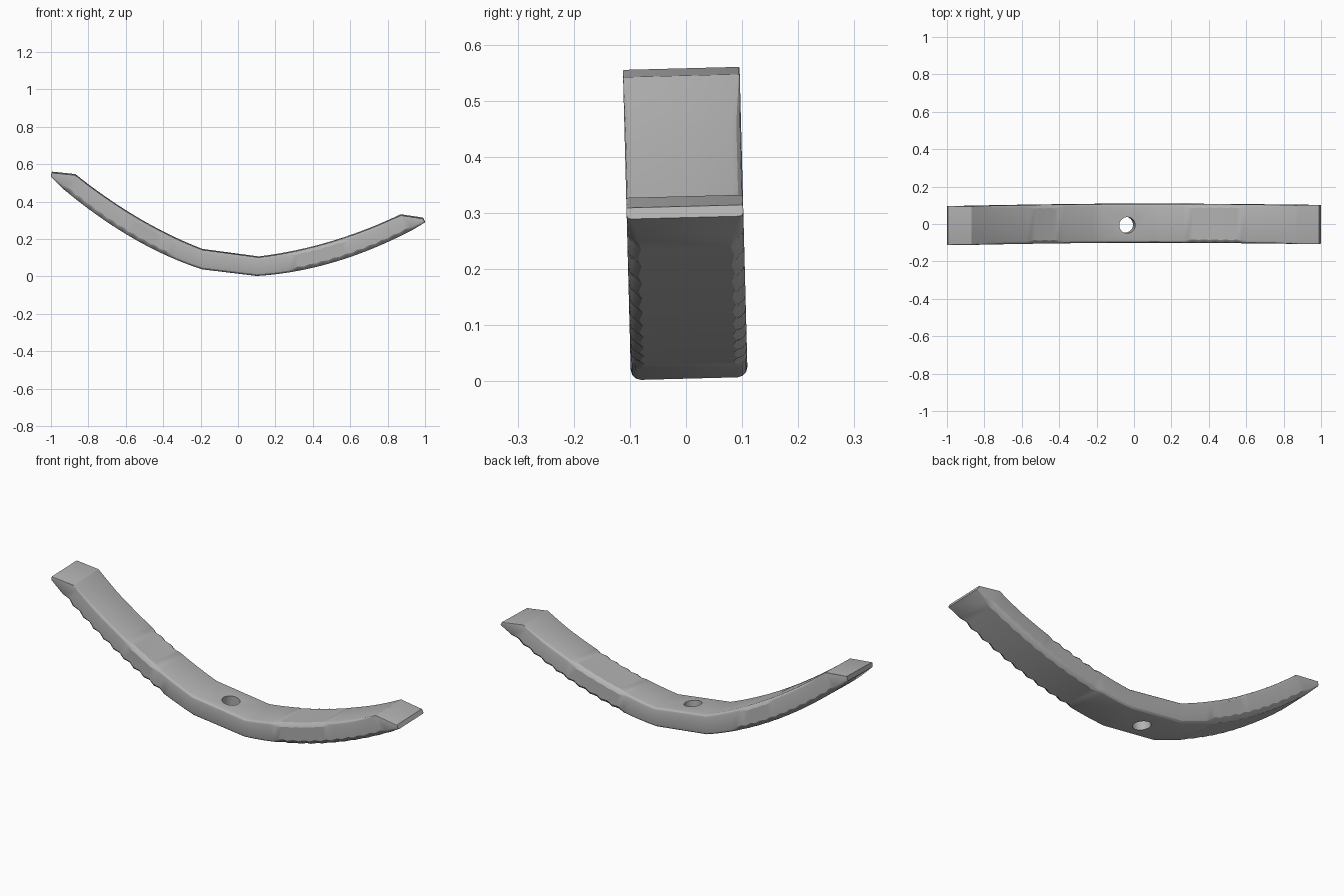
import bpy, bmesh, math
from mathutils import Vector, Matrix

cube = bpy.data.objects.get("Cube")
if cube:
    bpy.data.objects.remove(cube, do_unlink=True)

grey = bpy.data.materials.new("plain_grey")
grey.use_nodes = True
colour = (0.45, 0.45, 0.45, 1)
grey.diffuse_color = colour
grey.node_tree.nodes["Principled BSDF"].inputs["Base Color"].default_value = colour

HALF_WIDTH = 0.104
STEPS = 26
TILT = Matrix.Translation((0, 0.006, 0)) @ Matrix.Rotation(0.026, 4, 'X')


def bezier(points, t):
    a, b, c = (Vector((x, 0, z)) for x, z in points)
    return a * (1 - t) ** 2 + b * 2 * t * (1 - t) + c * t * t


def corner(edge, inward, side, radius, notched):
    """Rounded corner from the side wall round to the flat; notched ones are cut flat."""
    pts = []
    for i in range(4):
        a = math.pi / 2 * i / 3
        across, depth = 1 - math.cos(a), 1 - math.sin(a)
        if notched:
            across, depth = i / 3, 1 - i / 3
        pts.append(edge + inward * radius * depth
                   + Vector((0, side * (HALF_WIDTH - radius * across), 0)))
    return pts


def section(upper, lower, top_r, low_r, top_notch=False, low_notch=False):
    down = (lower - upper).normalized()
    ring = corner(upper, down, -1, top_r, top_notch)
    ring += corner(upper, down, 1, top_r, top_notch)[::-1]
    ring += corner(lower, -down, 1, low_r, low_notch)
    ring += corner(lower, -down, -1, low_r, low_notch)[::-1]
    return ring


def arm(upper, lower, tip_upper, tip_lower, top_teeth):
    """Sections from the middle of the bar out to one tip."""
    rings = []
    for i in range(STEPS + 1):
        t = i / STEPS
        odd = i % 2 == 1
        low = odd and 0.2 < t < 0.97
        top = odd and top_teeth[0] < t < top_teeth[1]
        top_r = 0.02 if top else 0.014 * min(1, (1 - t) * 6) + 0.003
        rings.append(section(bezier(upper, t), bezier(lower, t), top_r,
                             0.024 if low else 0.018, top, low))
    rings.append(section(Vector((tip_upper[0], 0, tip_upper[1])),
                         Vector((tip_lower[0], 0, tip_lower[1])), 0.003, 0.008))
    return rings


left = arm([(0.11, 0.105), (0.49, 0.15), (0.87, 0.33)],
           [(0.10, 0.005), (0.515, 0.03), (0.94, 0.255)],
           (0.99, 0.312), (1.0, 0.292), (0.25, 0.62))
right = arm([(-0.19, 0.145), (-0.53, 0.275), (-0.87, 0.545)],
            [(-0.19, 0.04), (-0.565, 0.16), (-0.94, 0.475)],
            (-0.995, 0.558), (-1.0, 0.535), (0.28, 0.55))

# Curved bar lofted from tip to tip
bm = bmesh.new()
loops = [[bm.verts.new(TILT @ p) for p in ring] for ring in right[::-1] + left]
count = len(loops[0])
for a, b in zip(loops, loops[1:]):
    for i in range(count):
        j = (i + 1) % count
        bm.faces.new((a[i], a[j], b[j], b[i]))
bm.faces.new(loops[0])
bm.faces.new(loops[-1])
bmesh.ops.recalc_face_normals(bm, faces=bm.faces)
mesh = bpy.data.meshes.new("curved_bar")
bm.to_mesh(mesh)
bm.free()
mesh.materials.append(grey)
bar = bpy.data.objects.new("curved_bar", mesh)
bpy.context.collection.objects.link(bar)

# Round bolt hole through the flat middle
bpy.ops.mesh.primitive_cylinder_add(vertices=32, radius=0.043, depth=0.4,
                                    location=(-0.042, -0.005, 0.075),
                                    rotation=(0.026, 0.12, 0))
cutter = bpy.context.object
cutter.name = "hole_cutter"
cutter.data.materials.append(grey)
cutter.hide_render = True
cutter.hide_viewport = True
cut = bar.modifiers.new("bolt_hole", 'BOOLEAN')
cut.operation = 'DIFFERENCE'
cut.solver = 'EXACT'
cut.object = cutter

bpy.ops.object.select_all(action='DESELECT')
bar.select_set(True)
bpy.context.view_layer.objects.active = bar
bpy.ops.object.modifier_apply(modifier=cut.name)
bpy.data.objects.remove(cutter, do_unlink=True)
bpy.ops.object.shade_smooth_by_angle(angle=math.radians(25))
